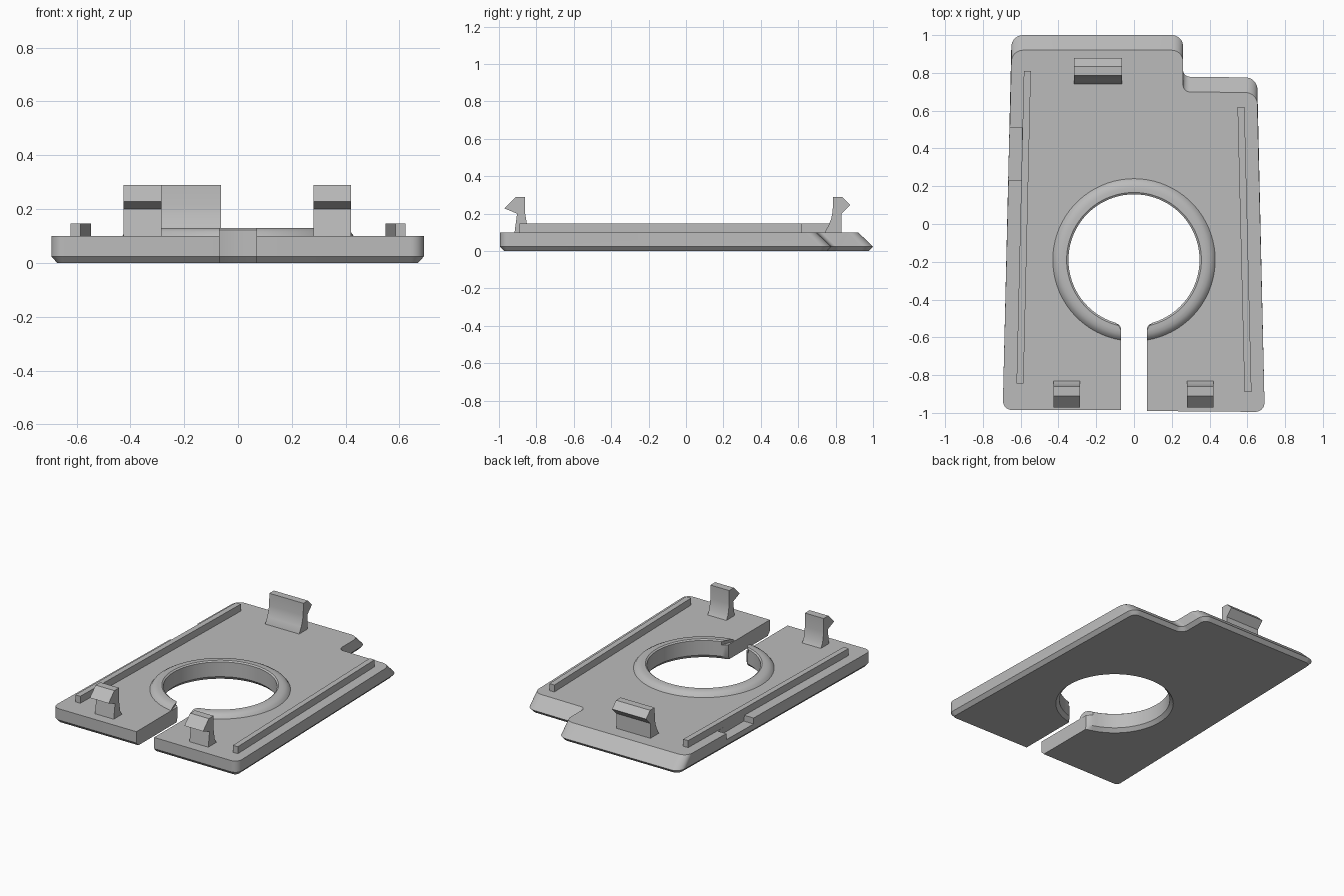
import bpy, bmesh, math
from mathutils import Vector

cube = bpy.data.objects.get("Cube")
if cube:
    bpy.data.objects.remove(cube, do_unlink=True)

grey = bpy.data.materials.new("plain grey plastic")
grey.use_nodes = True
COLOUR = (0.5, 0.5, 0.5, 1)
grey.diffuse_color = COLOUR
grey.node_tree.nodes["Principled BSDF"].inputs["Base Color"].default_value = COLOUR

PLATE_TOP = 0.10
SLOT = 0.068
HOLE_Y, HOLE_R = -0.19, 0.347


def make_object(name, verts, faces, smooth=True):
    mesh = bpy.data.meshes.new(name)
    mesh.from_pydata(verts, [], faces)
    bm = bmesh.new()
    bm.from_mesh(mesh)
    bmesh.ops.recalc_face_normals(bm, faces=bm.faces)
    bm.to_mesh(mesh)
    bm.free()
    mesh.materials.append(grey)
    obj = bpy.data.objects.new(name, mesh)
    bpy.context.collection.objects.link(obj)
    if smooth:
        bpy.ops.object.select_all(action='DESELECT')
        obj.select_set(True)
        bpy.context.view_layer.objects.active = obj
        bpy.ops.object.shade_smooth_by_angle(angle=math.radians(30))
    return obj


def loft(name, loops, smooth=True):
    """Join equal closed loops into a capped solid."""
    n = len(loops[0])
    faces = [tuple(reversed(range(n))),
             tuple(range((len(loops) - 1) * n, len(loops) * n))]
    for k in range(len(loops) - 1):
        for i in range(n):
            j = (i + 1) % n
            faces.append((k * n + i, k * n + j, k * n + n + j, k * n + n + i))
    return make_object(name, [tuple(v) for loop in loops for v in loop], faces, smooth)


def fillet(prev, corner, nxt, radius, steps=8):
    """Circular rounding of a nearly square corner."""
    a = corner + (prev - corner).normalized() * radius
    b = corner + (nxt - corner).normalized() * radius
    pts = []
    for i in range(steps + 1):
        t = i / steps
        wa, wc, wb = (1 - t) ** 2, 2 * t * (1 - t) * math.sqrt(0.5), t * t
        pts.append((a * wa + corner * wc + b * wb) / (wa + wc + wb))
    return pts


def inset(points, amount):
    """Move a counter-clockwise outline inwards."""
    out = []
    for i, p in enumerate(points):
        d1 = (p - points[i - 1]).normalized()
        d2 = (points[(i + 1) % len(points)] - p).normalized()
        n1, n2 = Vector((-d1.y, d1.x)), Vector((-d2.y, d2.x))
        q = p + (n1 + n2) / (1 + n1.dot(n2)) * amount
        if abs(p.x) < 0.085 and p.y < -0.4:     # slot walls stay upright
            q.x = p.x
        out.append(q)
    return out


# Plate outline: stepped back edge, front slot and round hole
corners = [(SLOT, -0.99, 0), (0.692, -0.995, 0.05), (0.652, 0.775, 0.06),
           (0.26, 0.78, 0.035), (0.26, 1.0, 0.06), (-0.648, 1.0, 0.06),
           (-0.695, -0.985, 0.05), (-SLOT, -0.985, 0)]
points = [Vector(c[:2]) for c in corners]
outline = []
for i, c in enumerate(corners):
    if c[2]:
        outline += fillet(points[i - 1], points[i], points[(i + 1) % len(points)], c[2])
    else:
        outline.append(points[i])
start = math.asin(0.1 / HOLE_R)
arc = [start + (2 * math.pi - 2 * start) * i / 72 for i in range(73)]
outline += [Vector((-SLOT, -0.55)), Vector((-0.08, -0.533))]
outline += [Vector((-HOLE_R * math.sin(t), HOLE_Y - HOLE_R * math.cos(t))) for t in arc]
outline += [Vector((0.08, -0.533)), Vector((SLOT, -0.55))]

# Plate: chamfered underside, back edges leaning forwards
plate = loft("plate", [
    [(p.x, p.y, 0) for p in inset(outline, 0.022)],
    [(p.x, p.y, 0.024) for p in outline],
    [(p.x, p.y - (0.08 if p.y > 0.65 else 0), PLATE_TOP) for p in outline]])


def box_loops(x0, x1, y0, y1, z0, z1):
    return [[(x0, y0, z), (x1, y0, z), (x1, y1, z), (x0, y1, z)] for z in (z0, z1)]


# Shallow recess in the side edge
cutter = loft("recess_cutter", box_loops(-0.8, -0.592, 0.23, 0.51, 0.06, 0.2), False)
cutter.hide_render = True
cut = plate.modifiers.new("side recess", 'BOOLEAN')
cut.operation, cut.solver, cut.object = 'DIFFERENCE', 'EXACT', cutter
bpy.context.view_layer.objects.active = plate
bpy.ops.object.modifier_apply(modifier=cut.name)
bpy.data.objects.remove(cutter, do_unlink=True)

# Rounded collar around the hole, open at the slot: radius, height, end offset
profile = [(HOLE_R, 0.09, 0.1), (HOLE_R, 0.123, 0.1), (0.357, 0.13, 0.08),
           (0.38, 0.13, SLOT), (0.40, 0.126, SLOT), (0.418, 0.116, SLOT),
           (0.43, 0.1, SLOT), (0.43, 0.09, SLOT)]
sections = []
for i in range(73):
    section = []
    for r, z, end in profile:
        a = math.asin(end / r)
        t = a + (2 * math.pi - 2 * a) * i / 72
        section.append((-r * math.sin(t), HOLE_Y - r * math.cos(t), z))
    sections.append(section)
loft("hole_collar", sections)


# Long ribs following the tapered sides
def rib(name, back_x, back_y, front_x, front_y, width=0.037):
    loft(name, [[(front_x, front_y, z), (front_x + width, front_y, z),
                 (back_x + width, back_y, z), (back_x, back_y, z)]
                for z in (0.09, 0.147)], False)


rib("right_rib", -0.583, 0.81, -0.622, -0.845)
rib("left_rib", 0.548, 0.62, 0.585, -0.89)


# Snap clips: side profile extruded across x
def clip(name, x0, x1, side):
    loft(name, [[(x, y, z) for y, z in side] for x in (x0, x1)])


back_side = [(0.742, 0.09), (0.742, 0.1), (0.764, 0.14), (0.777, 0.175),
             (0.784, 0.21), (0.787, 0.29), (0.835, 0.29), (0.878, 0.247),
             (0.832, 0.2), (0.832, 0.09)]
front_side = [(-0.918, 0.09), (-0.903, 0.2), (-0.972, 0.228), (-0.91, 0.29),
              (-0.86, 0.29), (-0.86, 0.2), (-0.848, 0.13), (-0.83, 0.1),
              (-0.83, 0.09)]
clip("back_clip", -0.317, -0.063, back_side)
clip("front_left_clip", 0.28, 0.42, front_side)
clip("front_right_clip", -0.425, -0.285, front_side)
